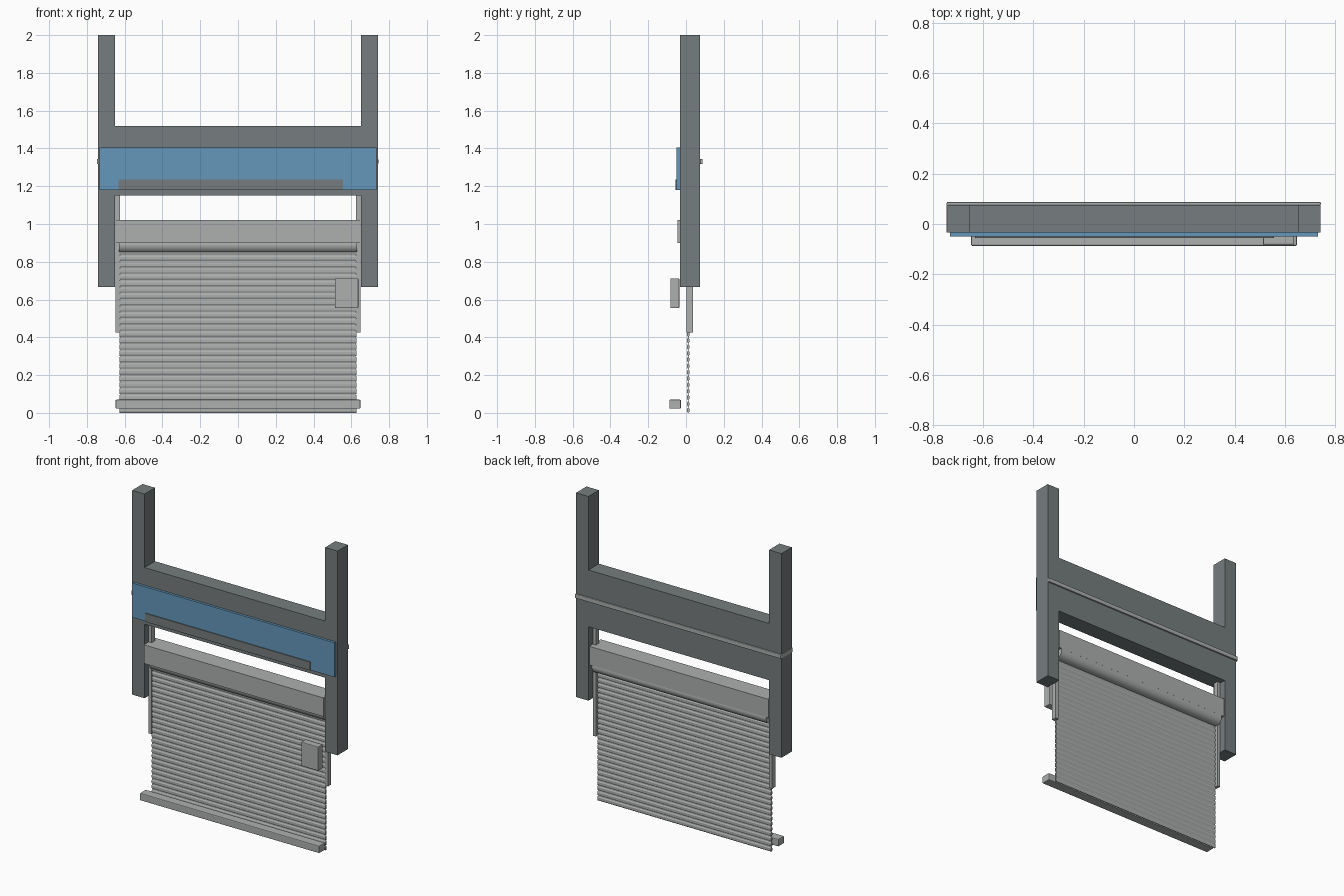
import bpy, bmesh, math
from mathutils import Matrix, Vector

cube = bpy.data.objects.get("Cube")
if cube:
    bpy.data.objects.remove(cube, do_unlink=True)


def material(name, color):
    m = bpy.data.materials.new(name)
    m.use_nodes = True
    m.diffuse_color = (*color, 1)
    m.node_tree.nodes["Principled BSDF"].inputs["Base Color"].default_value = (*color, 1)
    return m


DARK = material("dark grey", (0.18, 0.205, 0.21))
LIGHT = material("light grey", (0.42, 0.43, 0.43))
BLUE = material("blue", (0.13, 0.31, 0.50))


def finish(name, bm, mat):
    bmesh.ops.recalc_face_normals(bm, faces=bm.faces)
    mesh = bpy.data.meshes.new(name)
    bm.to_mesh(mesh)
    bm.free()
    mesh.materials.append(mat)
    obj = bpy.data.objects.new(name, mesh)
    bpy.context.collection.objects.link(obj)
    return obj


def add_box(bm, x, y, z):
    lo, hi = Vector((x[0], y[0], z[0])), Vector((x[1], y[1], z[1]))
    bmesh.ops.create_cube(bm, size=1, matrix=Matrix.Translation((lo + hi) / 2)
                          @ Matrix.Diagonal((*(hi - lo), 1)))


def box(name, x, y, z, mat, bevel=0):
    bm = bmesh.new()
    add_box(bm, x, y, z)
    obj = finish(name, bm, mat)
    if bevel:
        mod = obj.modifiers.new("Bevel", "BEVEL")
        mod.width = bevel
        mod.segments = 2
    return obj


def extrude(name, outline, direction, mat):
    bm = bmesh.new()
    face = bm.faces.new([bm.verts.new(p) for p in outline])
    ext = bmesh.ops.extrude_face_region(bm, geom=[face])
    verts = [g for g in ext["geom"] if isinstance(g, bmesh.types.BMVert)]
    bmesh.ops.translate(bm, verts=verts, vec=direction)
    return finish(name, bm, mat)


# Posts and guide rails on both sides
for side, label in ((-1, "right"), (1, "left")):
    def span(a, b):
        return sorted((side * a, side * b))
    box(label + "_post", span(0.652, 0.742), (-0.033, 0.075), (0.667, 2), DARK)
    box(label + "_guide_rail", span(0.626, 0.648), (0.003, 0.036), (0.425, 1.17), LIGHT)

# Cross beam
box("cross_beam", (-0.652, 0.652), (-0.033, 0.075), (1.15, 1.52), DARK)

# Front panel, notched along its lower edge
L, R, bottom, notch, top = -0.732, 0.732, 1.18, 1.235, 1.405
profile = [(L, bottom), (-0.632, bottom), (-0.632, notch), (0.557, notch),
           (0.557, bottom), (R, bottom), (R, top), (L, top)]
extrude("front_panel", [(x, -0.049, z) for x, z in profile], (0, 0.016, 0), BLUE)
box("panel_insert", (-0.632, 0.557), (-0.055, -0.033), (bottom, notch), DARK)

# Rod along the back, turning round the right post
box("back_rod", (-0.745, 0.743), (0.075, 0.0875), (1.317, 1.345), LIGHT, 0.004)
box("rod_return", (-0.746, -0.742), (-0.033, 0.08), (1.317, 1.345), LIGHT)

# Header box and the roller below it
box("header_box", (-0.648, 0.648), (-0.046, 0.072), (0.9, 1.022), LIGHT)
bm = bmesh.new()
bmesh.ops.create_cone(bm, cap_ends=True, segments=32, radius1=0.045, radius2=0.045, depth=1.26,
                      matrix=Matrix.Translation((0, 0.028, 0.89))
                      @ Matrix.Rotation(math.pi / 2, 4, "Y"))
roller = finish("roller", bm, LIGHT)
bpy.context.view_layer.objects.active = roller
roller.select_set(True)
bpy.ops.object.shade_smooth_by_angle(angle=math.radians(35))
roller.select_set(False)

# Curtain of shallow slats joined by a thin web
PITCH, COUNT = 0.0335, 26
box("curtain_web", (-0.623, 0.623), (0.010, 0.014), (0.004, 0.89), LIGHT)
slat_shape = [(0.010, 0), (0.006, 0.007), (0.006, 0.021), (0.010, 0.028),
              (0.014, 0.028), (0.018, 0.021), (0.018, 0.007), (0.014, 0)]
slat = extrude("curtain_slats", [(-0.628, y, z) for y, z in slat_shape], (1.256, 0, 0), LIGHT)
array = slat.modifiers.new("Array", "ARRAY")
array.count = COUNT
array.use_relative_offset = False
array.use_constant_offset = True
array.constant_offset_displace = (0, 0, PITCH)

# Bottom bar and control box in front of the curtain
box("bottom_bar", (-0.648, 0.648), (-0.0875, -0.027), (0.022, 0.07), LIGHT, 0.005)
box("control_box", (0.513, 0.637), (-0.082, -0.035), (0.555, 0.712), LIGHT, 0.004)
